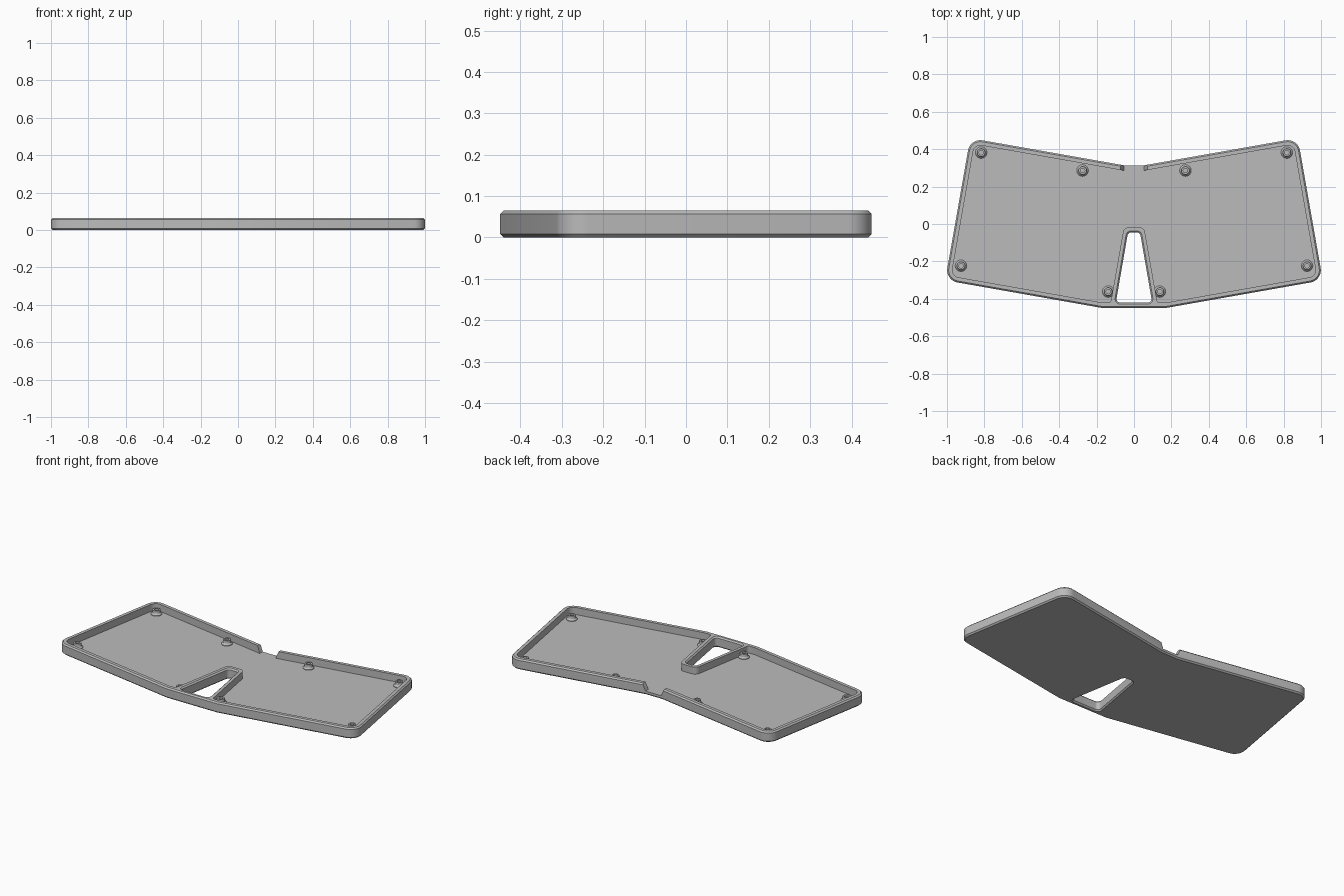
import bpy, bmesh, math
from mathutils import Vector

cube = bpy.data.objects.get("Cube")
if cube:
    bpy.data.objects.remove(cube, do_unlink=True)

HEIGHT, FLOOR, CHAMFER, WALL = 0.065, 0.022, 0.008, 0.028

grey = bpy.data.materials.new("mid grey plastic")
grey.use_nodes = True
colour = (0.5, 0.5, 0.5, 1)
grey.diffuse_color = colour
grey.node_tree.nodes["Principled BSDF"].inputs["Base Color"].default_value = colour


def mirrored(half):
    """Close a right-hand half outline (x, y, radius) with its mirror image."""
    return half + [(-x, y, r) for x, y, r in reversed(half)]


def offset(corners, d):
    """Move every edge of a counter-clockwise outline inwards by d."""
    out = []
    for i, (x, y, r) in enumerate(corners):
        p = Vector((x, y))
        a = (p - Vector(corners[i - 1][:2])).normalized()
        b = (Vector(corners[(i + 1) % len(corners)][:2]) - p).normalized()
        na, nb = Vector((-a.y, a.x)), Vector((-b.y, b.x))
        q = p + (na + nb) * d / (1 + na.dot(nb))
        turn = 1 if a.cross(b) > 0 else -1
        out.append((q.x, q.y, max(r - turn * d, 0.001) if r else 0))
    return out


def rounded(corners, segments=10):
    """Turn corners with radii into a list of points with arcs."""
    pts = []
    for i, (x, y, r) in enumerate(corners):
        p = Vector((x, y))
        if not r:
            pts.append(p)
            continue
        a = (Vector(corners[i - 1][:2]) - p).normalized()
        b = (Vector(corners[(i + 1) % len(corners)][:2]) - p).normalized()
        half = a.angle(b) / 2
        centre = p + (a + b).normalized() * r / math.sin(half)
        start = p + a * r / math.tan(half) - centre
        end = p + b * r / math.tan(half) - centre
        sweep = start.angle_signed(end)
        for k in range(segments + 1):
            t = -sweep * k / segments
            c, s = math.cos(t), math.sin(t)
            pts.append(centre + Vector((c * start.x - s * start.y, s * start.x + c * start.y)))
    return pts


def circle(cx, cy, r, n=32):
    return [Vector((cx + r * math.cos(math.tau * k / n), cy + r * math.sin(math.tau * k / n)))
            for k in range(n)]


def loft(name, levels):
    """Skin a stack of (outline, height) rings and cap both ends."""
    bm = bmesh.new()
    rings = [[bm.verts.new((p.x, p.y, z)) for p in pts] for pts, z in levels]
    for low, high in zip(rings, rings[1:]):
        for i in range(len(low)):
            bm.faces.new((low[i - 1], low[i], high[i], high[i - 1]))
    bm.faces.new(list(reversed(rings[0])))
    bm.faces.new(rings[-1])
    bmesh.ops.recalc_face_normals(bm, faces=bm.faces)
    mesh = bpy.data.meshes.new(name)
    bm.to_mesh(mesh)
    bm.free()
    mesh.materials.append(grey)
    obj = bpy.data.objects.new(name, mesh)
    bpy.context.collection.objects.link(obj)
    return obj


def activate(obj):
    bpy.ops.object.select_all(action="DESELECT")
    obj.select_set(True)
    bpy.context.view_layer.objects.active = obj


def cut(obj, cutter):
    cutter.hide_render = True
    activate(obj)
    mod = obj.modifiers.new("cut", "BOOLEAN")
    mod.operation, mod.solver, mod.object = "DIFFERENCE", "EXACT", cutter
    bpy.ops.object.modifier_apply(modifier=mod.name)
    bpy.data.objects.remove(cutter, do_unlink=True)


def smooth(obj):
    activate(obj)
    bpy.ops.object.shade_smooth_by_angle(angle=math.radians(25))


# Tray body: angled slab with chamfered top and bottom rims
outer = mirrored([(0.17, -0.449, 0), (1.0095, -0.301, 0.067),
                  (0.876, 0.459, 0.067), (0.055, 0.314, 0)])
tray = loft("tray", [(rounded(offset(outer, d)), z) for d, z in (
    (CHAMFER, 0), (0, CHAMFER), (0, HEIGHT - CHAMFER), (CHAMFER, HEIGHT))])

# Hollow interior, running around the walled central opening
inner_half = offset(outer, WALL)[:4]
cavity = mirrored([(0.054, -0.018, 0.03), (0.125, -0.421, 0.015)] + inner_half)
cut(tray, loft("cavity_cutter", [(rounded(cavity), FLOOR), (rounded(cavity), HEIGHT * 2)]))

# Tapered central opening through the floor, chamfered at both ends
opening = mirrored([(0.097, -0.42, 0.02), (0.032, -0.045, 0.02)])
over = 0.01
cut(tray, loft("opening_cutter", [(rounded(offset(opening, d)), z) for d, z in (
    (-CHAMFER - over, -over), (0, CHAMFER), (0, HEIGHT - CHAMFER),
    (-CHAMFER - over, HEIGHT + over))]))


# Flared cable notch in the back wall
def notch_outline(w):
    return [Vector(p) for p in ((-w, 0.25), (w, 0.25), (w, 0.4), (-w, 0.4))]


cut(tray, loft("notch_cutter", [(notch_outline(0.053), FLOOR), (notch_outline(0.071), HEIGHT),
                                (notch_outline(0.071), HEIGHT * 2)]))
smooth(tray)

# Screw posts with flared feet and blind holes
post_profile = [(0.031, FLOOR - 0.004), (0.031, FLOOR + 0.003), (0.023, FLOOR + 0.012),
                (0.021, 0.049), (0.012, 0.049), (0.012, 0.028)]
for place, x, y in (("back_outer", 0.817, 0.382), ("back_inner", 0.275, 0.286),
                    ("front_outer", 0.925, -0.223), ("front_inner", 0.138, -0.361)):
    for side, sign in (("left", 1), ("right", -1)):
        smooth(loft(f"{place}_post_{side}",
                    [(circle(sign * x, y, r), z) for r, z in post_profile]))
